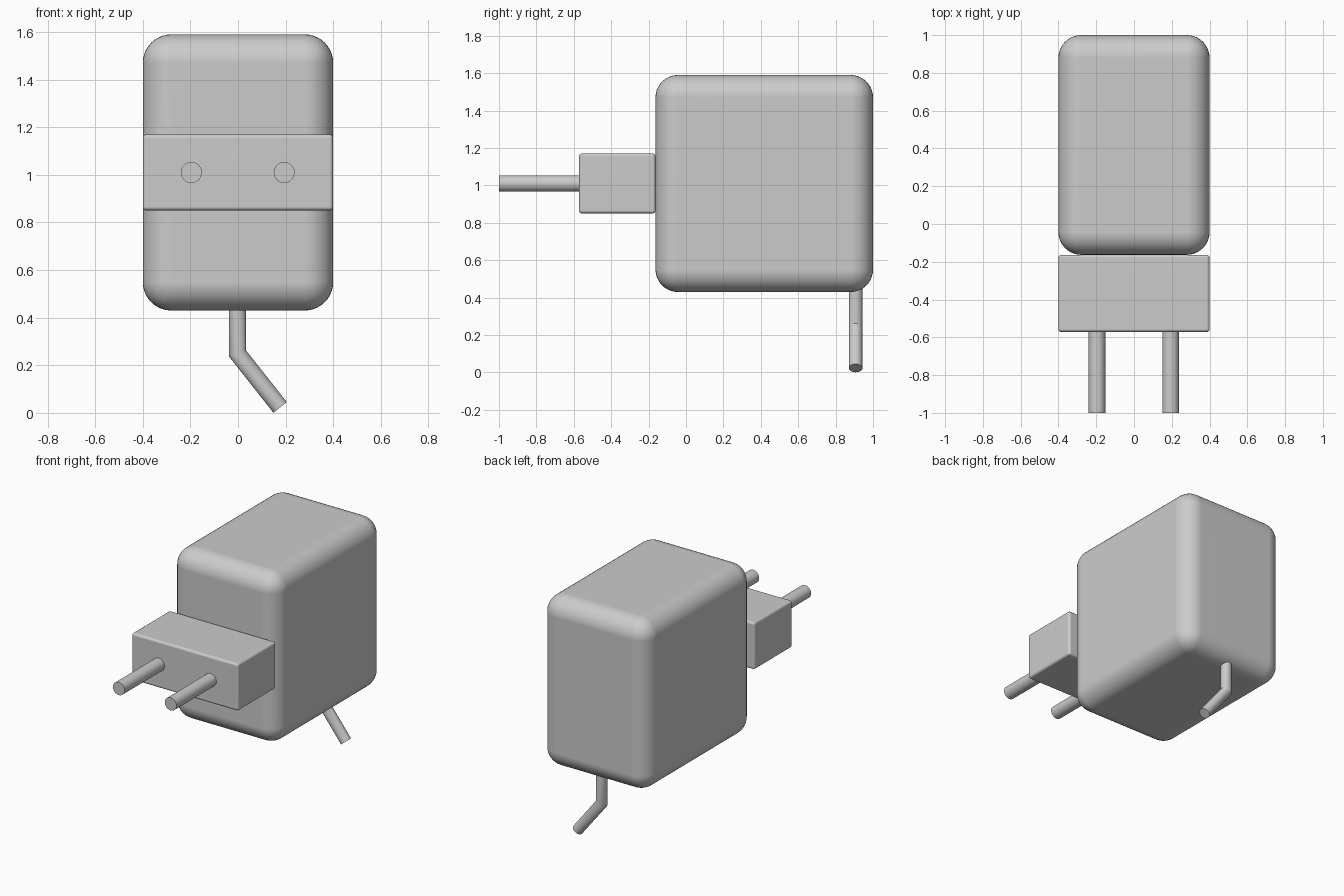
import bpy, bmesh, math
from mathutils import Vector

if "Cube" in bpy.data.objects:
    bpy.data.objects.remove(bpy.data.objects["Cube"])


def finish(name, bm):
    bmesh.ops.recalc_face_normals(bm, faces=bm.faces)
    mesh = bpy.data.meshes.new(name)
    bm.to_mesh(mesh)
    bm.free()
    obj = bpy.data.objects.new(name, mesh)
    bpy.context.collection.objects.link(obj)
    bpy.ops.object.select_all(action='DESELECT')
    obj.select_set(True)
    bpy.context.view_layer.objects.active = obj
    bpy.ops.object.shade_smooth_by_angle(angle=math.radians(30))
    return obj


def rounded_box(name, lo, hi, radius, segments):
    lo, hi = Vector(lo), Vector(hi)
    bm = bmesh.new()
    bmesh.ops.create_cube(bm, size=1)
    bmesh.ops.scale(bm, vec=hi - lo, verts=bm.verts)
    bmesh.ops.translate(bm, vec=(lo + hi) / 2, verts=bm.verts)
    bmesh.ops.bevel(bm, geom=bm.edges[:], offset=radius, segments=segments,
                    profile=0.5, affect='EDGES')
    obj = finish(name, bm)
    mod = obj.modifiers.new("weighted_normals", 'WEIGHTED_NORMAL')
    mod.keep_sharp = True
    return obj


def tube(name, points, radius, side, sides=32):
    """Round bar along a flat path with mitred bends; side is the path plane's normal."""
    pts, side = [Vector(p) for p in points], Vector(side)
    dirs = [(b - a).normalized() for a, b in zip(pts, pts[1:])]
    bm = bmesh.new()
    rings = []
    for i, p in enumerate(pts):
        before, after = dirs[max(i - 1, 0)], dirs[min(i, len(dirs) - 1)]
        tangent = (before + after).normalized()
        across = side.cross(tangent) / tangent.dot(after)
        rings.append([bm.verts.new(p + radius * (math.cos(t) * across + math.sin(t) * side))
                      for t in (2 * math.pi * k / sides for k in range(sides))])
    for a, b in zip(rings, rings[1:]):
        for k in range(sides):
            n = (k + 1) % sides
            bm.faces.new((a[k], a[n], b[n], b[k]))
    bm.faces.new(rings[0])
    bm.faces.new(rings[-1])
    return finish(name, bm)


# Adapter housing and the plug block on its front
rounded_box("housing", (-0.4, -0.163, 0.43), (0.4, 1.0, 1.59), 0.12, 10)
rounded_box("plug_block", (-0.4, -0.572, 0.85), (0.4, -0.163, 1.17), 0.016, 4)

# Two contact pins
for label, x in (("left", -0.196), ("right", 0.194)):
    tube(f"{label}_pin", [(x, -1.0, 1.01), (x, -0.56, 1.01)], 0.044, (0, 0, 1))

# Bent cable stub under the rear
tube("cable", [(-0.002, 0.907, 0.47), (-0.002, 0.907, 0.25), (0.177, 0.907, 0.023)],
     0.036, (0, 1, 0))
